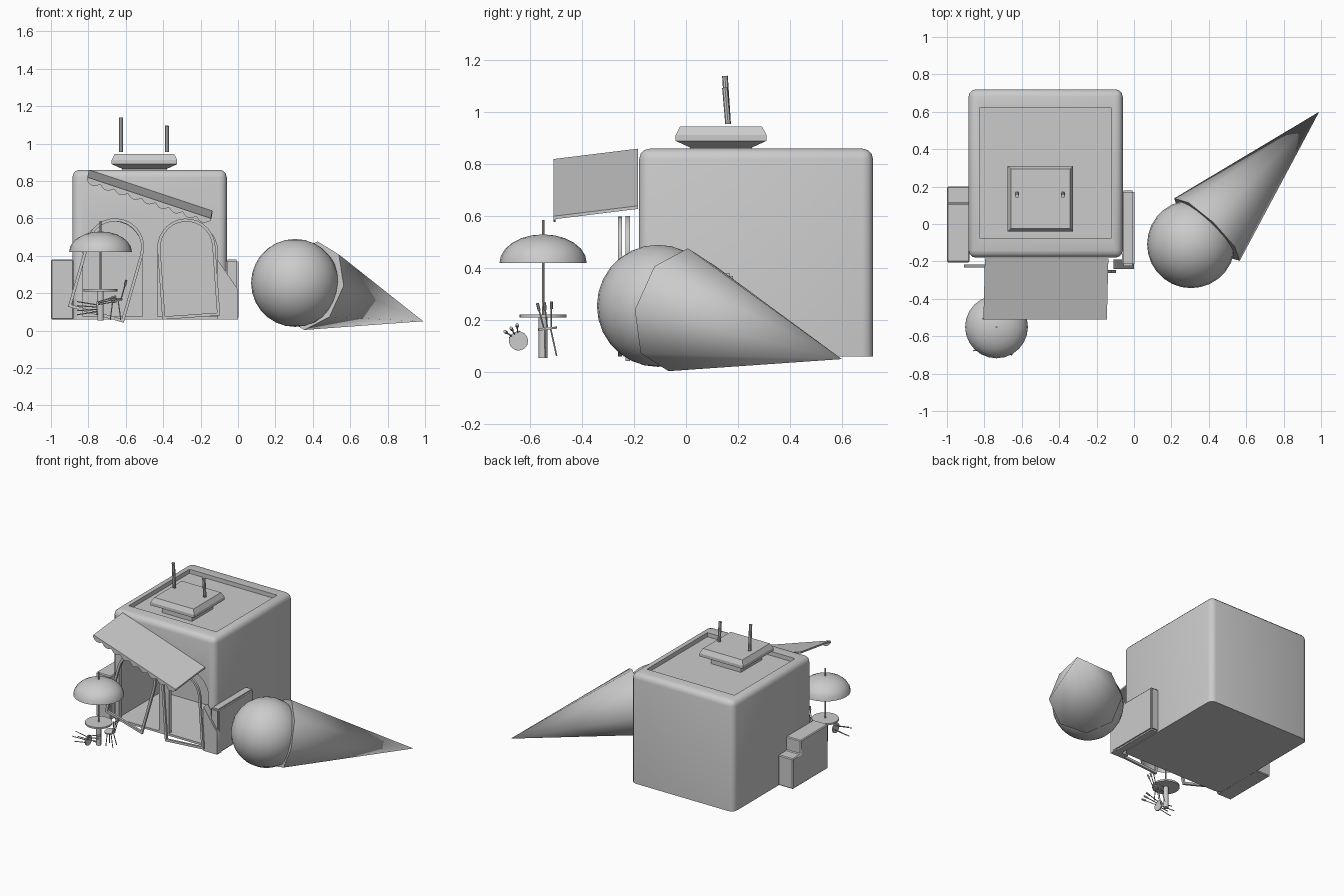
import bpy, bmesh, math
from mathutils import Vector, Matrix

if "Cube" in bpy.data.objects:
    bpy.data.objects.remove(bpy.data.objects["Cube"])


def finish(name, bm, smooth=True):
    bmesh.ops.recalc_face_normals(bm, faces=bm.faces)
    me = bpy.data.meshes.new(name)
    bm.to_mesh(me)
    bm.free()
    ob = bpy.data.objects.new(name, me)
    bpy.context.collection.objects.link(ob)
    bpy.ops.object.select_all(action='DESELECT')
    ob.select_set(True)
    bpy.context.view_layer.objects.active = ob
    if smooth:
        bpy.ops.object.shade_smooth_by_angle(angle=math.radians(35))
    return ob


def box_bm(lo, hi):
    lo, hi = Vector(lo), Vector(hi)
    bm = bmesh.new()
    bmesh.ops.create_cube(bm, size=1, matrix=Matrix.Translation((lo + hi) / 2)
                          @ Matrix.Diagonal((*(hi - lo), 1)))
    return bm


def prism_bm(points, vec):
    """Extrude a closed 3D outline along a vector."""
    bm = bmesh.new()
    f = bm.faces.new([bm.verts.new(p) for p in points])
    new = bmesh.ops.extrude_face_region(bm, geom=[f], use_keep_orig=True)['geom']
    bmesh.ops.translate(bm, vec=vec, verts=[v for v in new if isinstance(v, bmesh.types.BMVert)])
    bmesh.ops.recalc_face_normals(bm, faces=bm.faces)
    return bm


def rod(bm, p, q, r, r2=None, n=8):
    p, q = Vector(p), Vector(q)
    m = Matrix.Translation((p + q) / 2) @ (q - p).to_track_quat('Z', 'Y').to_matrix().to_4x4()
    bmesh.ops.create_cone(bm, cap_ends=True, segments=n, radius1=r,
                          radius2=r if r2 is None else r2, depth=(q - p).length, matrix=m)


def arch(w, h, inset=0, n=14):
    """Upright arch outline in (x, z), feet at z = 0."""
    r = w / 2 - inset
    pts = [(-r, inset), (r, inset)]
    spring = h - w / 2
    pts += [(r * math.cos(math.pi * i / n), spring + r * math.sin(math.pi * i / n)) for i in range(n + 1)]
    return pts


def cut(ob, bm):
    c = finish("cutter", bm, False)
    c.hide_render = True
    m = ob.modifiers.new("cut", 'BOOLEAN')
    m.operation, m.object, m.solver = 'DIFFERENCE', c, 'EXACT'
    bpy.context.view_layer.objects.active = ob
    bpy.ops.object.modifier_apply(modifier=m.name)
    bpy.data.objects.remove(c)


# Shop body: rounded top and corners, sunken roof, hollow room, two arched openings
bm = box_bm((-.885, -.18, .06), (-.06, .72, .86))
edges = [e for e in bm.edges if max(v.co.z for v in e.verts) > .5]
bmesh.ops.bevel(bm, geom=edges, offset=.04, segments=3, affect='EDGES', profile=.5)
body = finish("shop_body", bm)
cut(body, box_bm((-.825, -.075, .83), (-.12, .62, 1)))
cut(body, box_bm((-.845, -.15, .075), (-.1, .33, .75)))
for cx in (-.67, -.27):
    cut(body, prism_bm([(cx + x, -.25, .075 + z) for x, z in arch(.32, .51)], (0, .15, 0)))
bpy.ops.object.select_all(action='DESELECT')
body.select_set(True)
bpy.context.view_layer.objects.active = body
bpy.ops.object.shade_smooth_by_angle(angle=math.radians(35))


# Loose arched door frames, each tilted in the facade plane
def door_frame(name, cx, z0, y, tilt):
    bm = bmesh.new()
    rings = []
    for inset, dy in ((0, 0), (.016, 0), (.016, .016), (0, .016)):
        rings.append([bm.verts.new((x, dy, z)) for x, z in arch(.31, .53, inset)])
    n = len(rings[0])
    for k in range(4):
        a, b = rings[k], rings[(k + 1) % 4]
        for i in range(n):
            if (a[i].co - a[(i + 1) % n].co).length > 1e-6:
                j = (i + 1) % n
                bm.faces.new((a[i], a[j], b[j], b[i]))
    bmesh.ops.remove_doubles(bm, verts=bm.verts, dist=1e-5)
    bm.transform(Matrix.Translation((cx, y, z0)) @ Matrix.Rotation(math.radians(tilt), 4, 'Y'))
    finish(name, bm)


door_frame("left_door_frame", -.76, .085, -.232, 16)
door_frame("right_door_frame", -.25, .07, -.262, -4)

# Crooked awning sheet and its scalloped valance
A, B = Vector((-.805, -.51, .82)), Vector((-.145, -.51, .60))
back = Vector((.008, .325, .04))
finish("awning", prism_bm([A, B, B + back, A + back], (0, 0, -.012)))
pts, scallops, steps = [A, B], 9, 6
for i in range(scallops * steps + 1):
    t = i / (scallops * steps)
    drop = .015 + .02 * abs(math.sin(math.pi * scallops * t))
    pts.append(B.lerp(A, t) + Vector((-.3, 0, -.95)) * drop)
finish("awning_valance", prism_bm(pts, (0, .008, 0)))

# Rooftop plinth: stacked square rings
bm = bmesh.new()
prev = None
for h, z in ((.12, .825), (.12, .865), (.175, .89), (.175, .912), (.158, .945)):
    ring = [bm.verts.new((-.5 + sx * h, .135 + sy * h, z)) for sx, sy in ((-1, -1), (1, -1), (1, 1), (-1, 1))]
    if prev:
        for i in range(4):
            bm.faces.new((prev[i], prev[(i + 1) % 4], ring[(i + 1) % 4], ring[i]))
    else:
        bm.faces.new(ring)
    prev = ring
bm.faces.new(prev)
finish("roof_plinth", bm, False)
for name, x, top in (("left_roof_post", -.625, 1.14), ("right_roof_post", -.38, 1.095)):
    bm = bmesh.new()
    rod(bm, (x, .162, .955), (x, .15, top), .011)
    finish(name, bm)

# Stepped side walls
prof = [(-.205, .06), (.2, .06), (.2, .28), (.11, .28), (.11, .38), (-.205, .38)]
bm = prism_bm([(-1, y, z) for y, z in prof], (.12, 0, 0))
bmesh.ops.bevel(bm, geom=bm.edges[:], offset=.006, segments=1, affect='EDGES')
finish("left_side_wall", bm)
bm = box_bm((-.065, -.225, .06), (.002, .18, .38))
bmesh.ops.bevel(bm, geom=bm.edges[:], offset=.01, segments=2, affect='EDGES')
finish("right_side_wall", bm)
finish("right_front_panel", prism_bm([(x, -.24, z) for x, z in
       ((-.11, .06), (0, .06), (0, .22), (-.11, .38))], (0, .05, 0)))

# Ice cream scoop and eight-sided wafer cone lying on the ground
bm = bmesh.new()
bmesh.ops.create_uvsphere(bm, u_segments=28, v_segments=14, radius=.235,
                          matrix=Matrix.Translation((.305, -.108, .255)))
finish("scoop", bm)
apex, rim = Vector((.99, .60, .05)), Vector((.39, -.03, .24))
bm = bmesh.new()
rod(bm, rim, apex, .242, 0, 8)
bmesh.ops.remove_doubles(bm, verts=bm.verts, dist=1e-4)
cone = finish("wafer_cone", bm, False)
bpy.ops.object.shade_smooth_by_angle(angle=math.radians(50))

# Cafe table and parasol
tx, ty = -.735, -.55
bm = bmesh.new()
rod(bm, (tx, ty, .055), (tx, ty, .21), .017, n=16)
rod(bm, (tx, ty, .21), (tx, ty, .222), .09, n=24)
finish("table", bm)
bm = bmesh.new()
rod(bm, (tx, ty, .22), (tx, ty, .585), .005)
finish("parasol_pole", bm)
bm = bmesh.new()
bmesh.ops.create_uvsphere(bm, u_segments=24, v_segments=12, radius=1)
bmesh.ops.bisect_plane(bm, geom=bm.verts[:] + bm.edges[:] + bm.faces[:], plane_co=(0, 0, 0),
                       plane_no=(0, 0, 1), clear_inner=True)
bm.transform(Matrix.Translation((tx, ty, .42)) @ Matrix.Diagonal((.168, .168, .11, 1)))
finish("parasol_canopy", bm)


# Small chairs: round seat, four legs, three padded back rods
def chair(name, matrix):
    bm = bmesh.new()
    rod(bm, (0, 0, .104), (0, 0, .112), .037, n=16)
    for sx in (-1, 1):
        for sy in (-1, 1):
            rod(bm, (sx * .014, sy * .012, .105), (sx * .028, sy * .022, 0), .003, n=6)
    for s in (-1, 0, 1):
        tip = Vector((.055, s * .026, .2))
        base = Vector((.03, s * .014, .11))
        rod(bm, base, tip, .003, n=6)
        rod(bm, base.lerp(tip, .8), tip + (tip - base) * .1, .006, n=8)
    bm.transform(matrix)
    finish(name, bm)


chair("standing_chair", Matrix.Translation((-.655, -.52, .06)) @ Matrix.Rotation(.12, 4, 'X'))
chair("fallen_chair", Matrix.Translation((-.86, -.645, .12)) @ Matrix.Rotation(math.pi / 2, 4, 'Y')
      @ Matrix.Rotation(math.radians(-150), 4, 'Z'))
